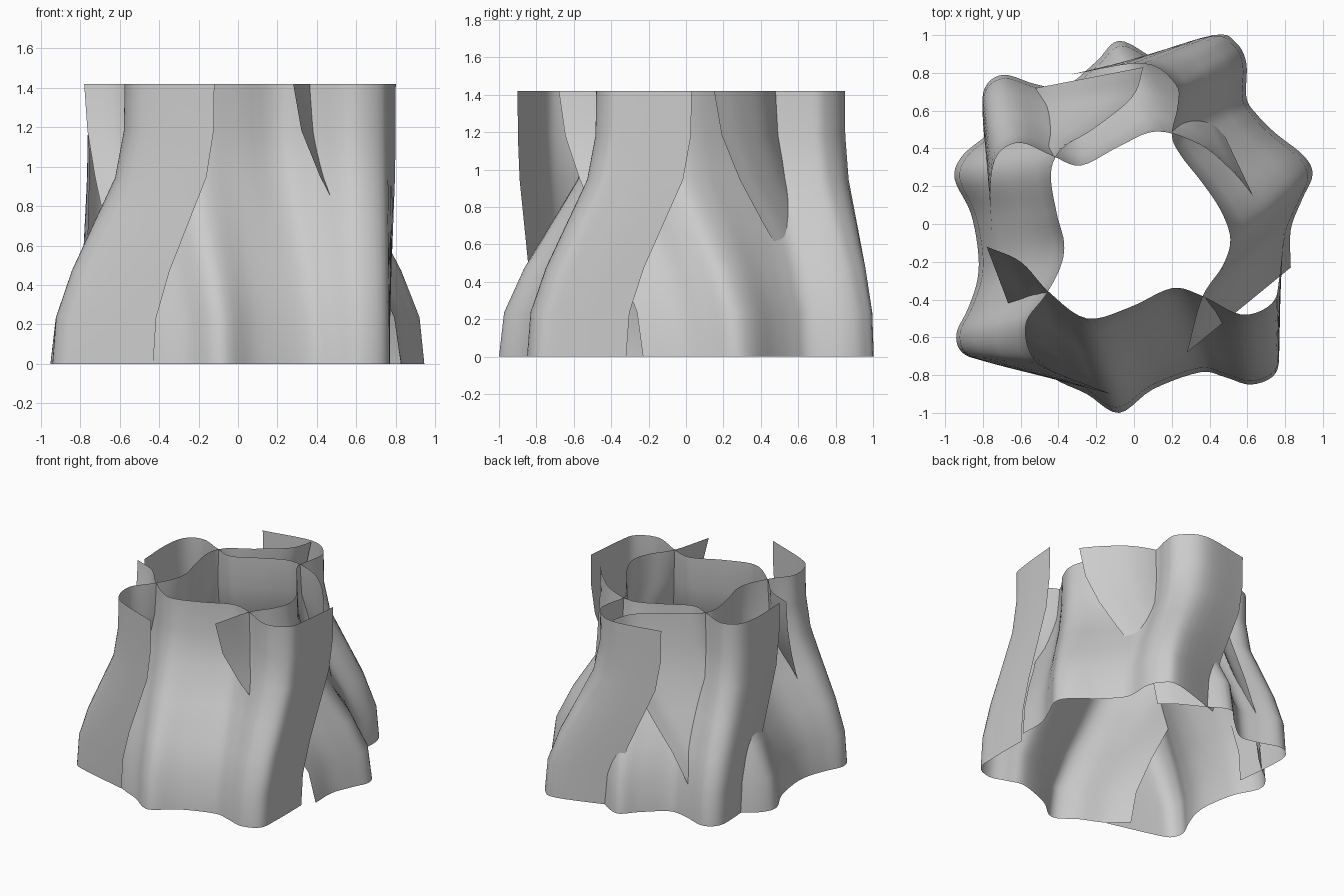
import bpy
from mathutils import Vector

if "Cube" in bpy.data.objects:
    bpy.data.objects.remove(bpy.data.objects["Cube"])

HEIGHT = 1.42
# how far each level has flared out, at the start and at the end of a panel
FLARE_START = [0, .075, .25, .48, .73, .93, 1]
FLARE_END = [0, .01, .13, .43, .73, .95, 1]
STEPS = 5


def smooth_path(points):
    """Catmull-Rom curve through 2D points."""
    p = [Vector(q) for q in points]
    p = [2 * p[0] - p[1]] + p + [2 * p[-1] - p[-2]]
    out = []
    for i in range(1, len(p) - 2):
        a, b, c, d = p[i - 1:i + 3]
        for k in range(STEPS):
            t = k / STEPS
            out.append(.5 * (2 * b + (c - a) * t + (2 * a - 5 * b + 4 * c - d) * t ** 2
                             + (3 * b - a - 3 * c + d) * t ** 3))
    return out + [p[-2]]


def panel(name, top, bottom):
    """Open wavy sheet lofted from the top edge out to the bottom edge."""
    hi, lo = smooth_path(top), smooth_path(bottom)
    n, rows = len(hi), len(FLARE_START)
    verts, faces = [], []
    for r in range(rows):
        z = HEIGHT * (1 - r / (rows - 1))
        for i in range(n):
            u = min(1, 2.5 * i / (n - 1))
            f = FLARE_START[r] * (1 - u) + FLARE_END[r] * u
            q = hi[i].lerp(lo[i], f)
            verts.append((q.x, q.y, z))
    for r in range(rows - 1):
        for i in range(n - 1):
            a = r * n + i
            faces.append((a, a + n, a + n + 1, a + 1))
    mesh = bpy.data.meshes.new(name)
    mesh.from_pydata(verts, [], faces)
    mesh.shade_smooth()
    ob = bpy.data.objects.new(name, mesh)
    bpy.context.collection.objects.link(ob)
    return ob


# front sheet, left to right
panel("front_panel",
      [(-.78, -.12), (-.6, -.2), (-.45, -.36), (-.25, -.5), (-.02, -.44), (.2, -.34),
       (.36, -.38), (.57, -.48), (.73, -.42), (.77, -.28), (.8, .03)],
      [(-.56, -.7), (-.42, -.82), (-.25, -.9), (-.08, -1), (.1, -.875), (.35, -.785),
       (.48, -.81), (.62, -.85), (.75, -.79), (.77, -.62), (.77, -.32)])

# right sheet, front to back
panel("right_panel",
      [(.28, -.68), (.36, -.39), (.47, -.22), (.51, -.08), (.46, .07), (.36, .22),
       (.25, .36), (.2, .47), (.23, .62), (.22, .74), (.05, .85), (-.34, .79)],
      [(.83, -.23), (.83, -.03), (.89, .13), (.945, .26), (.9, .36), (.75, .48),
       (.65, .58), (.595, .67), (.595, .85), (.54, .96), (.42, 1), (0, .87)])

# back sheet, right to left
panel("back_panel",
      [(.63, .15), (.52, .28), (.35, .42), (.12, .49), (-.08, .41), (-.28, .31),
       (-.43, .36), (-.6, .43), (-.72, .37), (-.76, .2), (-.75, -.08)],
      [(.37, .7), (.28, .78), (.1, .88), (-.08, .97), (-.2, .86), (-.37, .725),
       (-.52, .74), (-.69, .79), (-.79, .72), (-.8, .55), (-.77, .25)])

# left sheet, back to front
panel("left_panel",
      [(.05, .83), (-.01, .67), (-.22, .5), (-.38, .4), (-.44, .27), (-.41, .06), (-.37, -.1),
       (-.39, -.23), (-.47, -.38), (-.57, -.52), (-.55, -.68), (-.45, -.77), (-.12, -.9)],
      [(-.57, .71), (-.64, .6), (-.78, .47), (-.91, .36), (-.95, .24), (-.865, .06), (-.825, -.15),
       (-.83, -.3), (-.88, -.45), (-.94, -.58), (-.91, -.68), (-.78, -.73), (-.43, -.82)])
